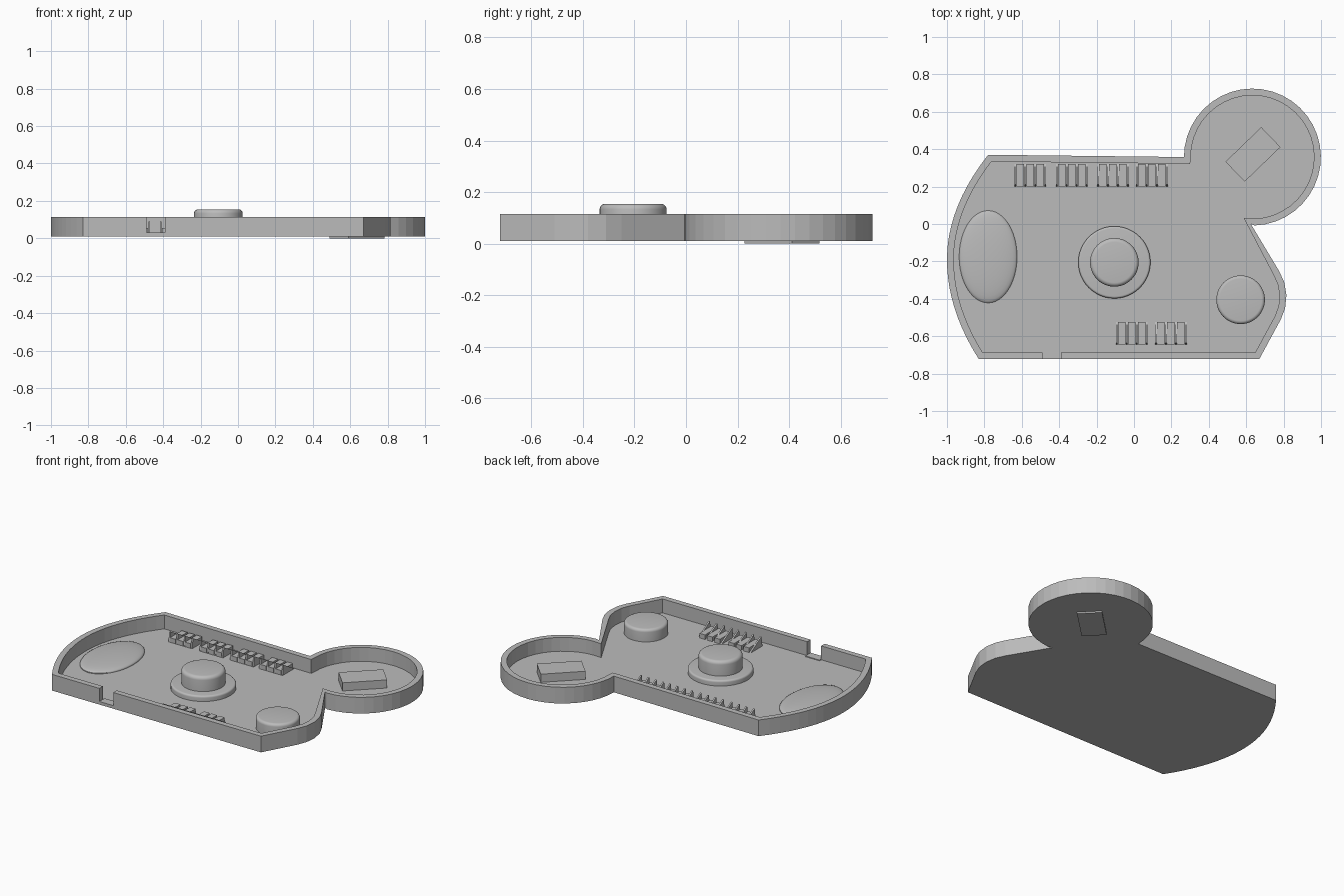
import bpy, bmesh, math
from mathutils import Vector

if "Cube" in bpy.data.objects:
    bpy.data.objects.remove(bpy.data.objects["Cube"])

grey = bpy.data.materials.new("plain_grey")
grey.diffuse_color = (0.5, 0.5, 0.5, 1)
grey.use_nodes = True
grey.node_tree.nodes["Principled BSDF"].inputs["Base Color"].default_value = grey.diffuse_color

Z0, FLOOR, TOP, WALL = 0.01, 0.025, 0.115, 0.036


def finish(name, bm, smooth=False):
    bmesh.ops.remove_doubles(bm, verts=bm.verts, dist=1e-5)
    bmesh.ops.recalc_face_normals(bm, faces=bm.faces)
    me = bpy.data.meshes.new(name)
    bm.to_mesh(me)
    bm.free()
    ob = bpy.data.objects.new(name, me)
    bpy.context.collection.objects.link(ob)
    me.materials.append(grey)
    if smooth:
        bpy.context.view_layer.objects.active = ob
        ob.select_set(True)
        bpy.ops.object.shade_smooth_by_angle(angle=math.radians(35))
        ob.select_set(False)
    return ob


def face(bm, pts):
    return bm.faces.new([bm.verts.new(p) for p in pts])


def prism(bm, pts, offset):
    f = face(bm, pts)
    r = bmesh.ops.extrude_face_region(bm, geom=[f], use_keep_orig=True)
    vs = [v for v in r["geom"] if isinstance(v, bmesh.types.BMVert)]
    bmesh.ops.translate(bm, verts=vs, vec=offset)


def lathe(name, centre, profile, sx=1, sy=1, n=48):
    """Turned part: (radius, z) rings closed by caps."""
    bm = bmesh.new()
    rings = [[bm.verts.new((centre[0] + r * sx * math.cos(2 * math.pi * i / n),
                            centre[1] + r * sy * math.sin(2 * math.pi * i / n), z))
              for i in range(n)] for r, z in profile]
    for a, b in zip(rings, rings[1:]):
        for i in range(n):
            j = (i + 1) % n
            bm.faces.new((a[i], a[j], b[j], b[i]))
    bm.faces.new(rings[0][::-1])
    bm.faces.new(rings[-1])
    return finish(name, bm, True)


def rounded(r, z0, z1, f):
    return [(r, z0)] + [(r - f + f * math.cos(a), z1 - f + f * math.sin(a))
                        for a in (k * math.pi / 10 for k in range(6))]


# Outline, counter-clockwise, with the notch ends on the front edge
outline = [(-0.83, -0.722), (-0.49, -0.722), (-0.39, -0.722), (0.67, -0.722), (0.785, -0.51),
           (0.808, -0.45), (0.815, -0.38), (0.803, -0.31), (0.775, -0.25), (0.625, 0.0)]
for i in range(31):
    a = math.radians(-88 + 268 * i / 30)
    outline.append((0.633 + 0.366 * math.cos(a), 0.358 + 0.366 * math.sin(a)))
outline.append((-0.78, 0.37))
for i in range(1, 20):
    y = 0.37 - 1.092 * i / 20
    t = (y + 0.19) / (0.56 if y > -0.19 else 0.532)
    outline.append((-1 + (0.22 if y > -0.19 else 0.17) * t * t, y))
outline = [Vector(p) for p in outline]

# Inner wall line
N = len(outline)
inner = []
for i, p in enumerate(outline):
    d1 = (p - outline[i - 1]).normalized()
    d2 = (outline[(i + 1) % N] - p).normalized()
    n1, n2 = Vector((-d1.y, d1.x)), Vector((-d2.y, d2.x))
    m = (n1 + n2).normalized()
    inner.append(p + m * min(WALL / max(m.dot(n1), 0.1), 1.4 * WALL))

# Floor plate
bm = bmesh.new()
prism(bm, [(p.x, p.y, Z0) for p in outline], (0, 0, FLOOR - Z0))
finish("floor_plate", bm)

# Rim wall, open at the notch (segment 1)
bm = bmesh.new()
for i in range(N):
    if i == 1:
        continue
    j = (i + 1) % N
    o1, o2, n1, n2 = outline[i], outline[j], inner[i], inner[j]
    for a, b in ((o1, o2), (n2, n1)):
        face(bm, [(*a, FLOOR), (*b, FLOOR), (*b, TOP), (*a, TOP)])
    face(bm, [(*o1, TOP), (*o2, TOP), (*n2, TOP), (*n1, TOP)])
for k in (1, 2):
    a, b = outline[k], inner[k]
    face(bm, [(*a, FLOOR), (*b, FLOOR), (*b, TOP), (*a, TOP)])
finish("rim_wall", bm)

# Sill in the notch
bm = bmesh.new()
prism(bm, [(-0.49, -0.722, FLOOR), (-0.39, -0.722, FLOOR), (-0.39, -0.668, FLOOR),
           (-0.49, -0.668, FLOOR)], (0, 0, 0.005))
finish("notch_sill", bm)

# Raised round parts
lathe("centre_base", (-0.105, -0.205), rounded(0.193, FLOOR, 0.06, 0.012))
lathe("centre_knob", (-0.105, -0.205), rounded(0.13, 0.055, 0.155, 0.022))
lathe("side_button", (0.57, -0.405), rounded(0.13, FLOOR, 0.105, 0.018))
dome = [(1, FLOOR)] + [(math.cos(a), 0.03 + 0.025 * math.sin(a))
                       for a in (k * math.pi / 17 for k in range(9))]
lathe("oval_dome", (-0.78, -0.175), dome, 0.155, 0.247)

# Angled block, poking through the underside
bm = bmesh.new()
u = Vector((math.cos(math.radians(44)), math.sin(math.radians(44))))
v = Vector((-u.y, u.x))
c = Vector((0.636, 0.372))
prism(bm, [(*(c + u * 0.133 * s + v * 0.074 * t), 0)
           for s, t in ((-1, -1), (1, -1), (1, 1), (-1, 1))], (0, 0, 0.078))
finish("angled_block", bm)


# Combs: three low blocks between four triangular fins
def comb(name, x, y):
    bm = bmesh.new()
    for k in range(4):
        fx = x + k * 0.0535
        prism(bm, [(fx - 0.005, y, FLOOR), (fx - 0.005, y + 0.12, FLOOR),
                   (fx - 0.005, y + 0.01, 0.09)], (0.01, 0, 0))
        if k < 3:
            prism(bm, [(fx + 0.007, y, FLOOR), (fx + 0.047, y, FLOOR),
                       (fx + 0.047, y + 0.12, FLOOR), (fx + 0.007, y + 0.12, FLOOR)],
                  (0, 0, 0.03))
    finish(name, bm)


for i, x in enumerate((-0.635, -0.413, -0.193, 0.015)):
    comb(f"back_comb_{i + 1}", x, 0.2)
for i, x in enumerate((-0.092, 0.117)):
    comb(f"front_comb_{i + 1}", x, -0.645)
